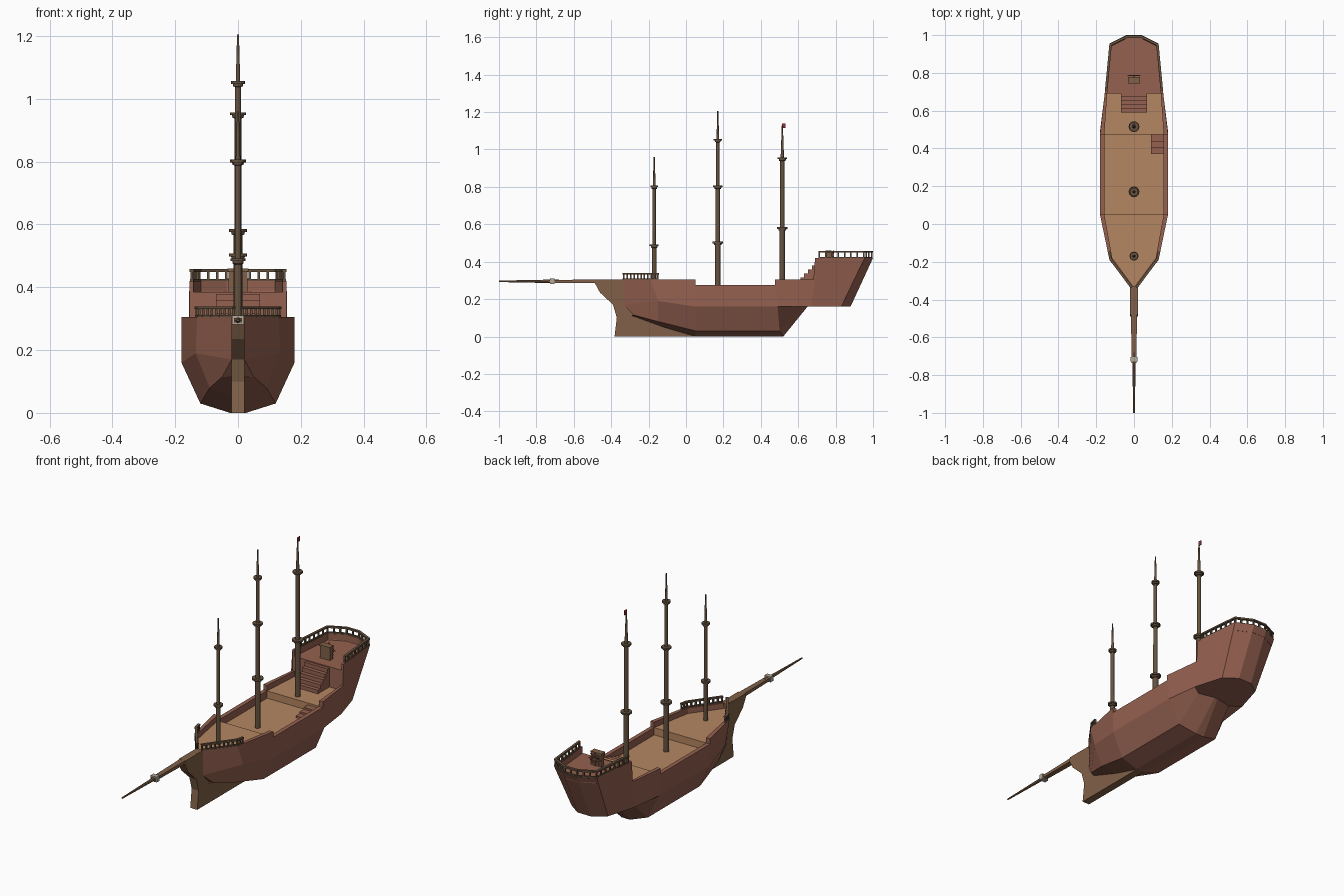
import bpy, bmesh, math
from mathutils import Matrix, Vector

if "Cube" in bpy.data.objects:
    bpy.data.objects.remove(bpy.data.objects["Cube"])


def material(name, r, g, b):
    m = bpy.data.materials.new(name)
    m.diffuse_color = (r, g, b, 1)
    m.use_nodes = True
    m.node_tree.nodes["Principled BSDF"].inputs["Base Color"].default_value = m.diffuse_color
    return m


RED = material("hull_wood", .30, .12, .08)
TAN = material("deck_wood", .46, .24, .12)
DARK = material("mast_wood", .13, .085, .05)
STEM = material("stem_wood", .22, .12, .065)
PALE = material("collar_metal", .45, .40, .32)
FLAG = material("flag_cloth", .35, .03, .04)


def finish(bm, name, *mats):
    bmesh.ops.recalc_face_normals(bm, faces=bm.faces)
    me = bpy.data.meshes.new(name)
    bm.to_mesh(me)
    bm.free()
    for m in mats:
        me.materials.append(m)
    ob = bpy.data.objects.new(name, me)
    bpy.context.collection.objects.link(ob)
    return ob


def add_box(bm, x0, x1, y0, y1, z0, z1):
    vs = bmesh.ops.create_cube(bm, size=1)["verts"]
    for v in vs:
        v.co = ((x0 + x1) / 2 + v.co.x * (x1 - x0), (y0 + y1) / 2 + v.co.y * (y1 - y0),
                (z0 + z1) / 2 + v.co.z * (z1 - z0))


def add_bar(bm, a, b, w, h):
    # square bar from a to b
    a, b = Vector(a), Vector(b)
    d = b - a
    rot = d.to_track_quat('Y', 'Z')
    for v in bmesh.ops.create_cube(bm, size=1)["verts"]:
        v.co = (a + b) / 2 + rot @ Vector((v.co.x * w, v.co.y * (d.length + w * .6), v.co.z * h))


def add_lathe(bm, profile, y, n=12):
    # stacked rings (radius, z) around a vertical axis
    rings = [[bm.verts.new((r * math.cos(k * math.tau / n), y + r * math.sin(k * math.tau / n), z))
              for k in range(n)] for r, z in profile]
    for lo, hi in zip(rings, rings[1:]):
        for k in range(n):
            bm.faces.new((lo[k], lo[(k + 1) % n], hi[(k + 1) % n], hi[k]))
    bm.faces.new(rings[0])
    bm.faces.new(rings[-1])


# hull stations: keel, bilge, chine (x, y, z), then outer and inner rim (x, y)
stations = [
    ((0, -.30, .11), (.05, -.28, .115), (.02, -.335, .17), (0, -.36), (0, -.335)),
    ((.02, -.12, .05), (.09, -.15, .08), (.135, -.15, .19), (.13, -.19), (.115, -.18)),
    ((.025, .05, 0), (.12, .05, .03), (.18, .05, .16), (.18, .05), (.157, .05)),
    ((.025, .52, 0), (.12, .50, .03), (.18, .49, .16), (.18, .475), (.157, .475)),
    ((.01, .65, .16), (.10, .63, .16), (.157, .67, .16), (.155, .69), (.142, .69)),
    ((.01, .84, .16), (.06, .84, .16), (.11, .83, .16), (.13, .955), (.118, .945)),
    ((.01, .88, .16), (.02, .88, .16), (.04, .88, .16), (.04, 1.0), (.036, .985)),
]
# station index, rim height, deck height (doubled where the deck steps)
levels = [(0, .305, .275), (1, .305, .275), (2, .305, .275), (2, .275, .235), (3, .275, .235),
          (3, .305, .275), (4, .305, .275), (4, .42, .385), (5, .42, .385), (6, .42, .385)]
columns = []
for i, rim, deck in levels:
    keel, bilge, chine, outer, inner = stations[i]
    columns.append([(0,) + keel[1:], keel, bilge, chine, outer + (rim,), inner + (rim,),
                    inner + (deck,), (0, inner[1], deck)])
columns = [[(0, y, z) for x, y, z in columns[0]]] + columns + [[(0, y, z) for x, y, z in columns[-1]]]
bm = bmesh.new()
for side in (1, -1):
    grid = [[bm.verts.new((x * side, y, z)) for x, y, z in c] for c in columns]
    for i in range(len(grid) - 1):
        for j in range(7):
            f = bm.faces.new((grid[i][j], grid[i + 1][j], grid[i + 1][j + 1], grid[i][j + 1]))
            f.material_index = 1 if j == 6 and i < 7 else 0
bmesh.ops.remove_doubles(bm, verts=bm.verts, dist=.0005)
bmesh.ops.dissolve_degenerate(bm, edges=bm.edges, dist=.0005)
finish(bm, "hull", RED, TAN)

# stem and keel profile, extruded sideways
profile = [(-.49, .29), (-.46, .235), (-.39, .17), (-.37, .10), (-.382, 0), (.06, 0),
           (.06, .02), (-.25, .13), (-.32, .20), (-.335, .305), (-.48, .305)]
bm = bmesh.new()
face = bm.faces.new([bm.verts.new((-.021, y, z)) for y, z in profile])
ext = bmesh.ops.extrude_face_region(bm, geom=[face], use_keep_orig=True)["geom"]
bmesh.ops.translate(bm, vec=(.042, 0, 0), verts=[v for v in ext if isinstance(v, bmesh.types.BMVert)])
finish(bm, "stem_and_keel", STEM)

# bowsprit: tapered inner spar and thin outer spar
bm = bmesh.new()
add_lathe(bm, [(.019, .33), (.013, .735)], 0, 4)
bmesh.ops.rotate(bm, verts=bm.verts, cent=(0, 0, 0), matrix=Matrix.Rotation(math.pi / 4, 3, 'Z'))
for v in bm.verts:
    v.co.x *= 1.35
    v.co.y *= .8
add_lathe(bm, [(.01, .68), (.004, 1.0)], 0, 8)
for v in bm.verts:
    v.co = (v.co.x, -v.co.z, .295 + v.co.y)
finish(bm, "bowsprit", STEM)
bm = bmesh.new()
add_box(bm, -.019, .019, -.728, -.703, .281, .31)
finish(bm, "bowsprit_collar", PALE)


# masts with stepped platforms
def mast(name, y, base, top, tops, r):
    prof, rad = [(r, base)], r
    for k, z in enumerate(tops):
        w = r * (2.0 - .25 * k)
        prof += [(rad, z - .012), (w * .7, z - .01), (w * .75, z - .002), (w, z - .002),
                 (w, z + .007), (rad * .8, z + .007)]
        rad *= .78
    prof.append((.003, top))
    bm = bmesh.new()
    add_lathe(bm, prof, y)
    finish(bm, name, DARK)


mast("fore_mast", -.17, .27, .96, (.485, .80), .012)
mast("main_mast", .17, .23, 1.205, (.50, .80, 1.05), .0145)
mast("rear_mast", .515, .27, 1.13, (.578, .95), .0145)
bm = bmesh.new()
add_box(bm, -.002, .002, .513, .532, 1.115, 1.14)
finish(bm, "pennant", FLAG)


# railings along a path
def railing(name, path, z0, z1, gap):
    bm = bmesh.new()
    for a, b in zip(path, path[1:]):
        add_bar(bm, (*a, z1 - .005), (*b, z1 - .005), .013, .009)
        add_bar(bm, (*a, z0 + .003), (*b, z0 + .003), .010, .006)
        a, b = Vector((*a, 0)), Vector((*b, 0))
        n = max(1, round((b - a).length / gap))
        for k in range(n + 1):
            p = a.lerp(b, k / n)
            add_box(bm, p.x - .004, p.x + .004, p.y - .004, p.y + .004, z0, z1 - .004)
    finish(bm, name, DARK)


for side, label in ((1, "right"), (-1, "left")):
    railing("fore_railing_" + label,
            [(.015 * side, -.333), (.124 * side, -.185), (.132 * side, -.15)], .305, .34, .022)
half = [(.147, .712), (.124, .95), (.038, .992)]
railing("stern_railing", half + [(-x, y) for x, y in reversed(half)], .42, .458, .034)

# stairs to the stern deck, and small steps out of the well deck
bm = bmesh.new()
for k in range(5):
    add_box(bm, -.07, .07, .59 + .021 * k, .692, .27 + .021 * k, .295 + .021 * k)
finish(bm, "stern_stairs", RED)
bm = bmesh.new()
for k in range(3):
    add_box(bm, .09, .156, .37 + .034 * k, .476, .233, .245 + .01 * k)
finish(bm, "well_steps", RED)

# helm: pedestal and spoked wheel
bm = bmesh.new()
add_box(bm, -.03, .03, .75, .775, .384, .455)
add_box(bm, -.033, .033, .745, .778, .451, .459)
add_box(bm, -.005, .005, .775, .79, .42, .43)
finish(bm, "helm_pedestal", STEM)
bm = bmesh.new()
c = Vector((0, .787, .426))
for k in range(8):
    p, q = (Vector((math.cos(t), 0, math.sin(t))) for t in (k * math.tau / 8, (k + 1) * math.tau / 8))
    add_bar(bm, c + p * .026, c + q * .026, .006, .006)
    add_bar(bm, c, c + p * .036, .004, .004)
finish(bm, "helm_wheel", RED)
